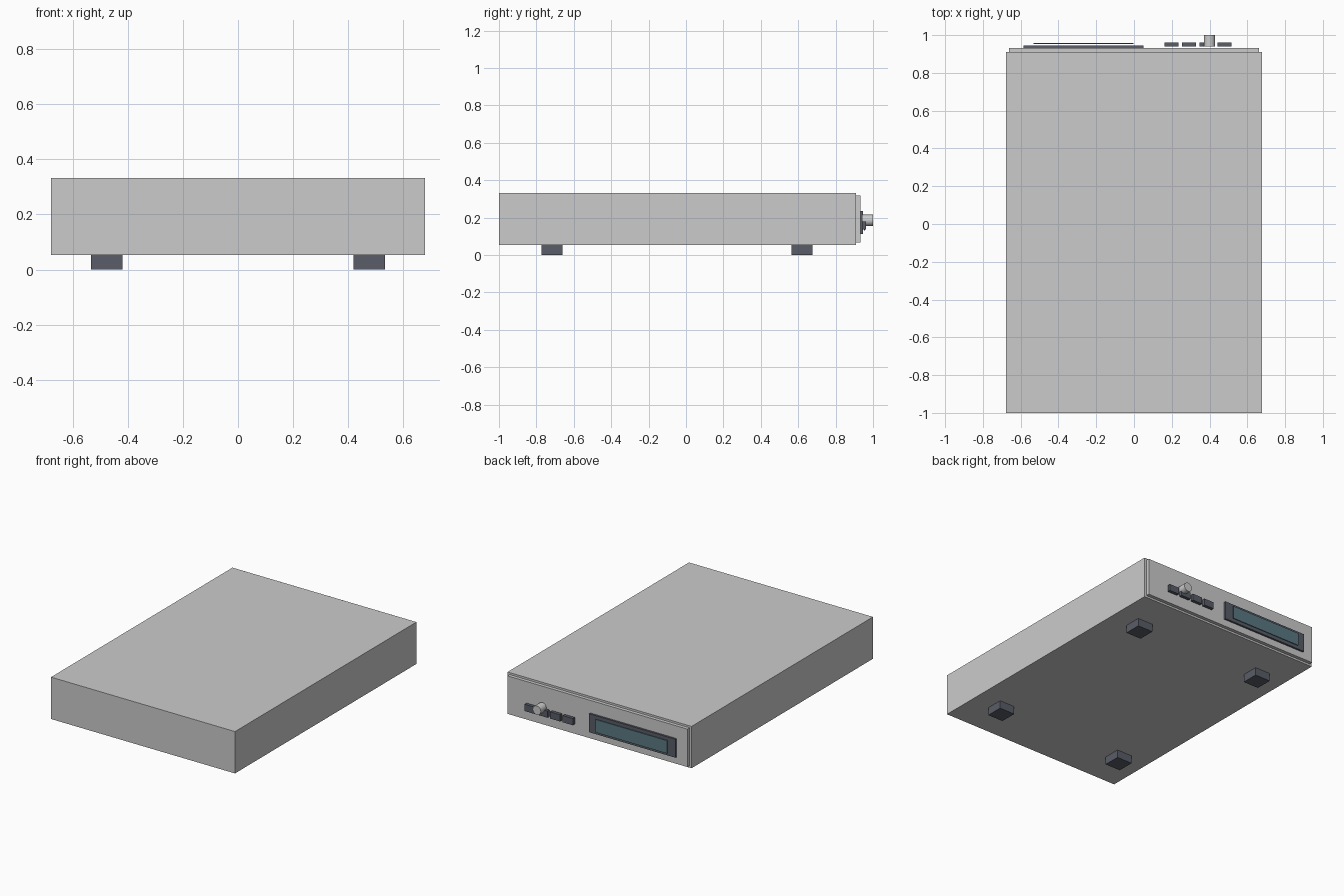
import bpy, math

if "Cube" in bpy.data.objects:
    bpy.data.objects.remove(bpy.data.objects["Cube"])


def material(name, rgb):
    m = bpy.data.materials.new(name)
    m.diffuse_color = (*rgb, 1)
    m.use_nodes = True
    m.node_tree.nodes["Principled BSDF"].inputs["Base Color"].default_value = m.diffuse_color
    return m


dark = material("dark_plastic", (0.10, 0.11, 0.14))
glass = material("display_glass", (0.10, 0.19, 0.22))


def box(name, x, y, z, mat=None):
    """Box from (min, max) ranges on each axis."""
    bpy.ops.mesh.primitive_cube_add(
        size=1, location=[(a + b) / 2 for a, b in (x, y, z)])
    ob = bpy.context.object
    ob.name = name
    ob.scale = [b - a for a, b in (x, y, z)]
    bpy.ops.object.transform_apply(location=False, rotation=False, scale=True)
    if mat:
        ob.data.materials.append(mat)
    return ob


# Case and control panel
box("case", (-0.678, 0.678), (-1.0, 0.91), (0.053, 0.332))
box("control_panel", (-0.663, 0.663), (0.91, 0.933), (0.066, 0.319))

# Display
box("display_bezel", (-0.585, 0.051), (0.933, 0.946), (0.112, 0.235), dark)
box("display_screen", (-0.532, -0.002), (0.953, 0.958), (0.13, 0.216), glass)

# Row of buttons
for i in range(4):
    cx = 0.198 + i * 0.0935
    box(f"button_{i + 1}", (cx - 0.037, cx + 0.037), (0.941, 0.962),
        (0.135, 0.18), dark)

# Rotary knob
bpy.ops.mesh.primitive_cylinder_add(
    vertices=24, radius=0.03, depth=0.059, location=(0.4, 0.9705, 0.185),
    rotation=(math.pi / 2, 0, 0))
bpy.context.object.name = "knob"
bpy.ops.object.shade_smooth_by_angle()

# Feet
for side, sx in (("left", -1), ("right", 1)):
    for end, cy in (("front", -0.716), ("back", 0.62)):
        cx = sx * 0.476
        box(f"{end}_{side}_foot", (cx - 0.057, cx + 0.057),
            (cy - 0.057, cy + 0.057), (0, 0.053), dark)
